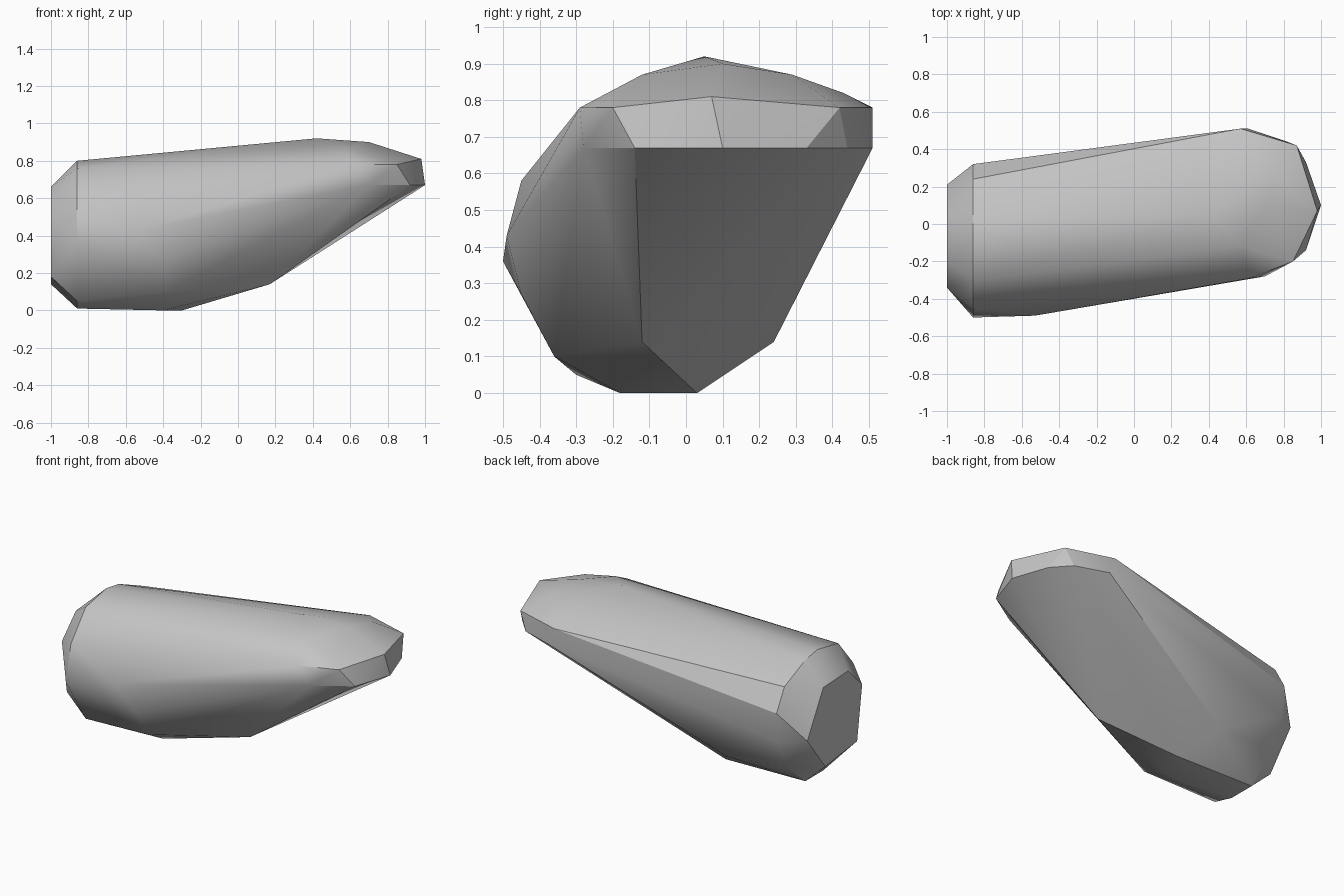
import bpy
import bmesh
import math
from mathutils import Vector

default_cube = bpy.data.objects.get("Cube")
if default_cube:
    bpy.data.objects.remove(default_cube, do_unlink=True)


def make_material(name, colour):
    material = bpy.data.materials.new(name)
    material.use_nodes = True
    material.diffuse_color = colour
    shader = material.node_tree.nodes["Principled BSDF"]
    shader.inputs["Base Color"].default_value = colour
    shader.inputs["Roughness"].default_value = 0.8
    return material


def cross_section(x, outline):
    """Place a flat (y, z) outline at one station along the length."""
    return [Vector((x, y, z)) for y, z in outline]


def level_outline(z, outline):
    """Place a flat (x, y) outline at one height."""
    return [Vector((x, y, z)) for x, y in outline]


def convex_body(name, corners, material):
    """Wrap the corner points in one closed, faceted skin."""
    mesh = bpy.data.meshes.new(name)
    bm = bmesh.new()
    for corner in corners:
        bm.verts.new(corner)
    hull = bmesh.ops.convex_hull(bm, input=bm.verts[:], use_existing_faces=False)
    spare = set(hull["geom_interior"]) | set(hull["geom_unused"])
    loose = [item for item in spare if isinstance(item, bmesh.types.BMVert)]
    bmesh.ops.delete(bm, geom=loose, context='VERTS')
    bmesh.ops.dissolve_limit(bm, angle_limit=math.radians(1),
                             verts=bm.verts[:], edges=bm.edges[:])
    bmesh.ops.recalc_face_normals(bm, faces=bm.faces[:])
    bm.to_mesh(mesh)
    bm.free()
    mesh.materials.append(material)
    body = bpy.data.objects.new(name, mesh)
    bpy.context.collection.objects.link(body)
    return body


# Blunt end: flat six-sided cap
corners = cross_section(-1, [(.05, .65), (-.2, .66), (-.34, .52),
                             (-.29, .18), (.03, .14), (.21, .37)])

# Shoulder ring behind the cap
corners += cross_section(-.86, [(.03, .78), (-.09, .8), (-.3, .76), (-.45, .58),
                                (-.5, .36), (-.3, .05), (-.15, .01), (.03, .01),
                                (.22, .17), (.3, .36), (.32, .55), (.24, .69)])

# Narrow end: level lower rim of the nose
corners += level_outline(.67, [(.7, -.28), (.92, -.14), (1, .1),
                               (.92, .33), (.82, .44), (.61, .51)])

# Narrow end: upper rim of the nose
corners += level_outline(.78, [(.62, -.29), (.85, -.2), (.87, .42), (.57, .51)])
corners.append(Vector((.98, .07, .81)))

# Crown along the top
corners += [Vector(p) for p in ((.42, .05, .92), (.7, .1, .9), (.58, -.12, .87),
                                (.74, .29, .87), (.6, .43, .82))]

# Belly and lower flanks
corners += [Vector(p) for p in ((-.53, -.49, .43), (-.4, -.45, .27), (-.38, -.36, .1),
                                (-.4, -.18, 0), (-.3, .03, 0), (.17, -.12, .14),
                                (-.45, .24, .14))]

stone_grey = make_material("stone grey", (.55, .55, .55, 1))
stone_body = convex_body("stone_body", corners, stone_grey)

# Smooth shading with the firm edges kept
bpy.ops.object.select_all(action='DESELECT')
stone_body.select_set(True)
bpy.context.view_layer.objects.active = stone_body
bpy.ops.object.shade_smooth_by_angle(angle=math.radians(30))
